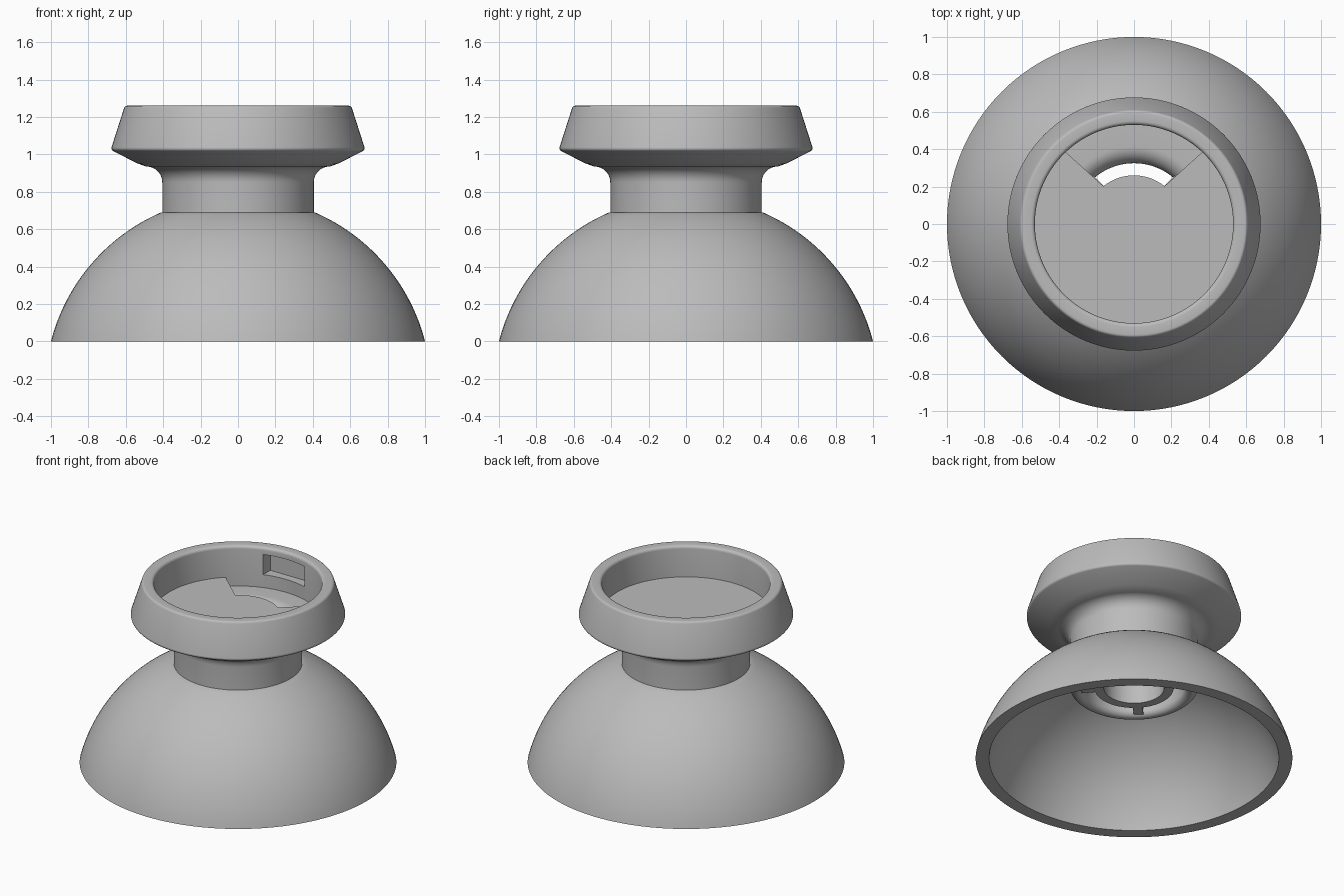
import bpy, bmesh, math
from mathutils import Matrix, Vector

if "Cube" in bpy.data.objects:
    bpy.data.objects.remove(bpy.data.objects["Cube"], do_unlink=True)

grey = bpy.data.materials.new("plain_grey")
grey.use_nodes = True
grey.diffuse_color = (0.5, 0.5, 0.5, 1)
grey.node_tree.nodes["Principled BSDF"].inputs["Base Color"].default_value = (0.5, 0.5, 0.5, 1)


def finish(name, bm):
    bmesh.ops.remove_doubles(bm, verts=bm.verts, dist=1e-5)
    bmesh.ops.recalc_face_normals(bm, faces=bm.faces)
    mesh = bpy.data.meshes.new(name)
    bm.to_mesh(mesh)
    bm.free()
    mesh.materials.append(grey)
    ob = bpy.data.objects.new(name, mesh)
    bpy.context.collection.objects.link(ob)
    return ob


def smooth(ob):
    bpy.ops.object.select_all(action='DESELECT')
    ob.select_set(True)
    bpy.context.view_layer.objects.active = ob
    bpy.ops.object.shade_smooth_by_angle(angle=math.radians(30))


def arc(cx, cz, r, start, end, steps):
    angles = [math.radians(start + (end - start) * i / steps) for i in range(steps + 1)]
    return [(cx + r * math.cos(a), cz + r * math.sin(a)) for a in angles]


def lathe(name, profile, steps=128):
    """Spin a closed (radius, height) outline around z."""
    bm = bmesh.new()
    vs = [bm.verts.new((r, 0, z)) for r, z in profile]
    edges = [bm.edges.new((vs[i - 1], vs[i])) for i in range(len(vs))]
    bmesh.ops.spin(bm, geom=vs + edges, cent=(0, 0, 0), axis=(0, 0, 1),
                   angle=2 * math.pi, steps=steps, use_merge=True)
    return finish(name, bm)


def box(name, centre, size, turn=0):
    bm = bmesh.new()
    bmesh.ops.create_cube(bm, size=1)
    bm.transform(Matrix.Rotation(turn, 4, 'Z') @ Matrix.Translation(centre)
                 @ Matrix.Diagonal(Vector(size).to_4d()))
    return finish(name, bm)


# Domed skirt, neck, flared cap and hollow interior in one turned shell
dome_z = -0.258
outer = arc(0, dome_z, 1.033, 14.5, 66.4, 28)
outer[0] = (1, 0)
inner = arc(0, dome_z, 0.951, 64.3, 15.7, 24)
inner[-1] = (0.915, 0)
profile = outer + [(0.405, 0.69)]
profile += arc(0.49, 0.85, 0.085, 180, 90, 10)
profile += [(0.54, 0.952)] + arc(0.66, 1.033, 0.017, -65, 15, 5)
profile += arc(0.592, 1.242, 0.018, 15, 90, 5)
profile += arc(0.551, 1.239, 0.021, 90, 180, 5)
profile += [(0.53, 0.98)]
profile += arc(0.415, 0.89, 0.09, 90, 180, 10)
profile += arc(0.367, 0.54, 0.042, 180, 360, 12)
profile += inner
body = lathe("shell", profile)

# Pocket recessed into the rear inner wall of the cap
cutter = box("pocket_cutter", (0, 0.515, 1.14), (0.32, 0.14, 0.14))
cutter.hide_render = True
mod = body.modifiers.new("pocket", 'BOOLEAN')
mod.operation = 'DIFFERENCE'
mod.solver = 'EXACT'
mod.object = cutter
bpy.context.view_layer.objects.active = body
bpy.ops.object.modifier_apply(modifier=mod.name)
bpy.data.objects.remove(cutter, do_unlink=True)
smooth(body)

# Cap floor with an open wedge at the rear
rim = arc(0, 0, 0.532, 133.5, 406.5, 96)
notch = arc(0, 0, 0.26, 51, 129, 28)
bm = bmesh.new()
face = bm.faces.new([bm.verts.new((x, y, 0.975)) for x, y in rim + notch])
ext = bmesh.ops.extrude_face_region(bm, geom=[face], use_keep_orig=True)
for v in ext["geom"]:
    if isinstance(v, bmesh.types.BMVert):
        v.co.z = 1.043
smooth(finish("cap_floor", bm))

# Hollow hub under the cap floor, held by four diagonal ribs
smooth(lathe("hub", [(0.25, 0.51), (0.25, 0.98), (0.19, 0.98), (0.19, 0.51)], 64))
for i in range(4):
    box(f"hub_rib_{i + 1}", (0.285, 0, 0.735), (0.1, 0.06, 0.45),
        math.radians(45 + 90 * i))
